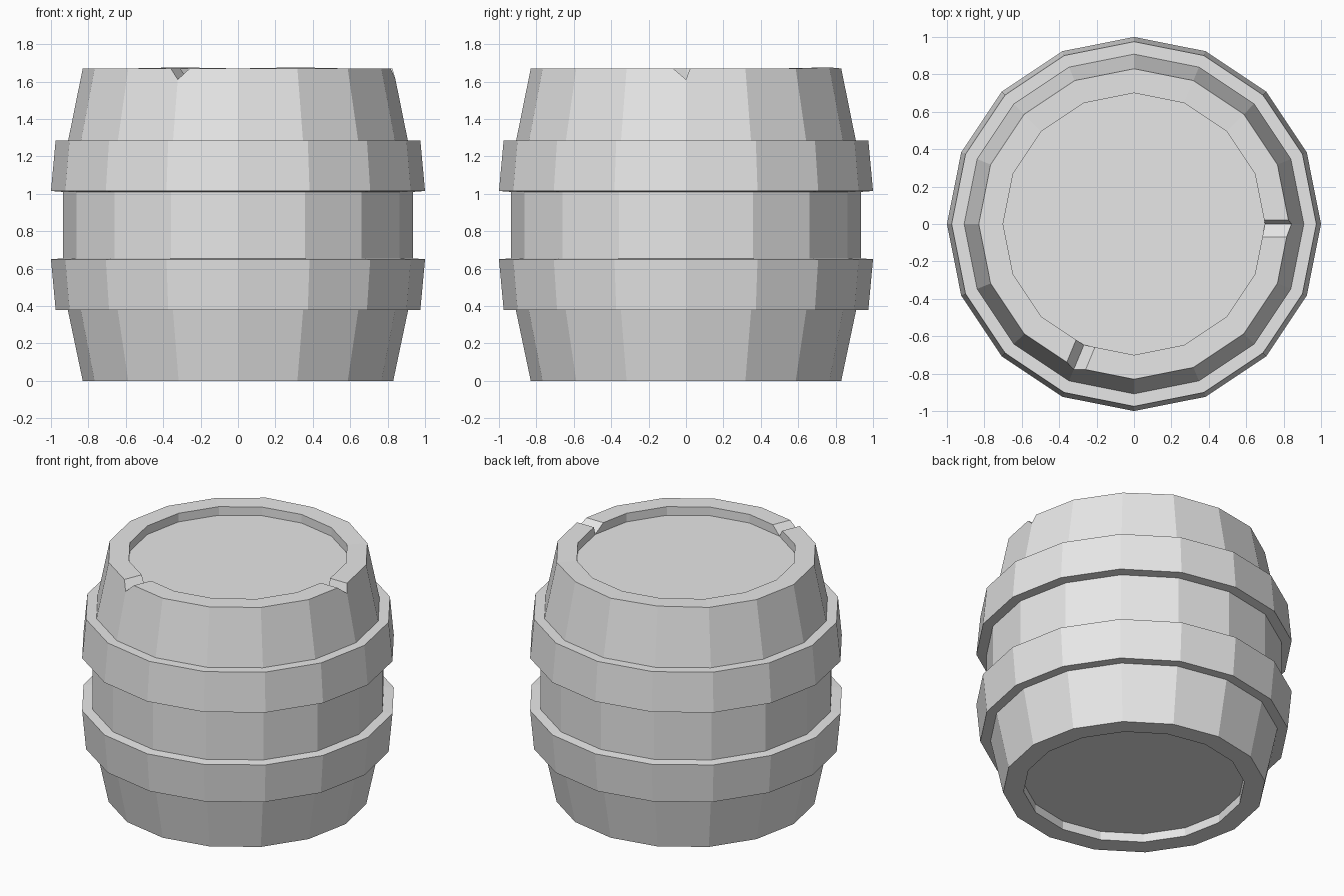
import bpy
import bmesh
from math import cos, sin, pi, radians
from mathutils import Matrix

SIDES = 16

cube = bpy.data.objects.get("Cube")
if cube:
    bpy.data.objects.remove(cube, do_unlink=True)

grey = bpy.data.materials.new("plain grey")
grey.use_nodes = True
colour = (0.8, 0.8, 0.8, 1)
grey.diffuse_color = colour
grey.node_tree.nodes["Principled BSDF"].inputs["Base Color"].default_value = colour


def finish(name, bm):
    bmesh.ops.recalc_face_normals(bm, faces=bm.faces)
    mesh = bpy.data.meshes.new(name)
    bm.to_mesh(mesh)
    bm.free()
    mesh.materials.append(grey)
    obj = bpy.data.objects.new(name, mesh)
    bpy.context.collection.objects.link(obj)
    return obj


def lathe(name, profile):
    """Turn a (radius, height) profile into a capped, faceted solid."""
    bm = bmesh.new()
    rings = []
    for r, z in profile:
        rings.append([bm.verts.new((r * cos(2 * pi * i / SIDES),
                                    r * sin(2 * pi * i / SIDES), z))
                      for i in range(SIDES)])
    for low, high in zip(rings, rings[1:]):
        for i in range(SIDES):
            j = (i + 1) % SIDES
            bm.faces.new((low[i], low[j], high[j], high[i]))
    bm.faces.new(rings[0])
    bm.faces.new(rings[-1])
    return finish(name, bm)


def wedge(name, angle, left, right):
    """V-shaped radial cutter, pointing down, for a chip in the rim."""
    bm = bmesh.new()
    bottom, top, depth = 1.611, 1.67, 0.06
    up = 2  # extend the V above the rim at the same slope
    ends = []
    for x in (0.6, 1.0):
        ends.append([bm.verts.new(p) for p in (
            (x, 0, bottom),
            (x, left * up, bottom + depth * up),
            (x, -right * up, bottom + depth * up))])
    bm.faces.new(ends[0])
    bm.faces.new(ends[1])
    for i in range(3):
        j = (i + 1) % 3
        bm.faces.new((ends[0][i], ends[0][j], ends[1][j], ends[1][i]))
    bmesh.ops.transform(bm, matrix=Matrix.Rotation(radians(angle), 4, "Z"), verts=bm.verts)
    obj = finish(name, bm)
    obj.hide_render = True
    obj.hide_viewport = True
    obj.display_type = "WIRE"
    return obj


# Barrel: recessed base, staves, two raised bands, rim and recessed lid
barrel = lathe("barrel", [
    (0.70, 0.06), (0.70, 0.0), (0.83, 0.0), (0.91, 0.38),
    (0.975, 0.38), (1.0, 0.65), (0.935, 0.655),
    (0.935, 1.01), (1.0, 1.015), (0.975, 1.285),
    (0.908, 1.285), (0.83, 1.67), (0.70, 1.67), (0.70, 1.61)])

# Slightly uneven rim at the back
for v in barrel.data.vertices:
    if v.co.z > 1.66 and v.co.y > 0.7 and abs(v.co.x) > 0.1:
        v.co.z += 0.006

# Chips in the rim
for name, angle, left, right in (("side_chip_cutter", 0, 0.022, 0.07),
                                 ("front_chip_cutter", 247.5, 0.06, 0.05)):
    cut = barrel.modifiers.new(name, "BOOLEAN")
    cut.operation = "DIFFERENCE"
    cut.solver = "EXACT"
    cut.object = wedge(name, angle, left, right)
